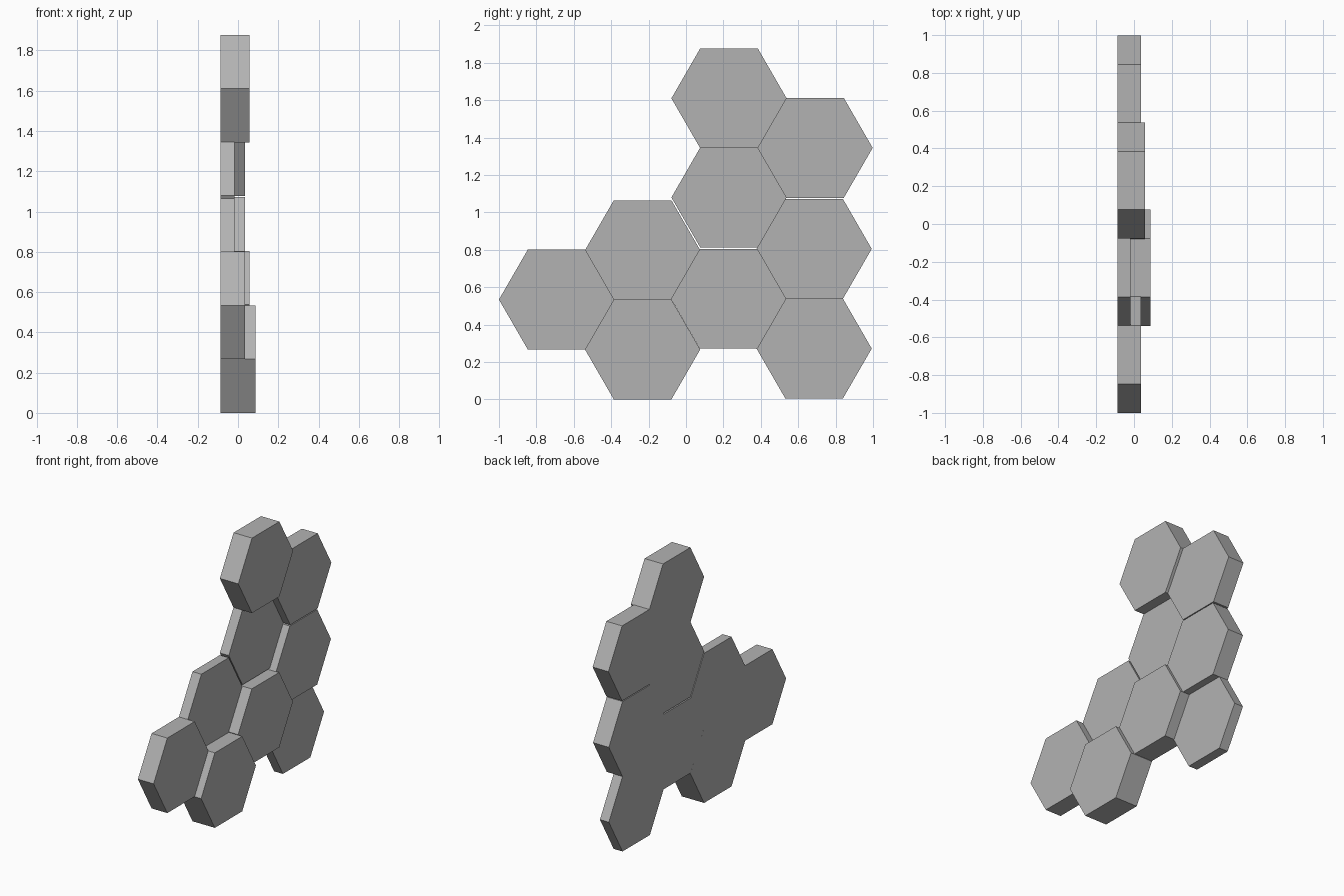
import bpy
import bmesh
from math import cos, sin, pi

if "Cube" in bpy.data.objects:
    bpy.data.objects.remove(bpy.data.objects["Cube"], do_unlink=True)

# One grey for the whole cluster
grey = bpy.data.materials.new("mid_grey")
grey.use_nodes = True
colour = (0.45, 0.45, 0.45, 1)
grey.diffuse_color = colour
grey.node_tree.nodes["Principled BSDF"].inputs["Base Color"].default_value = colour

RADIUS = 0.308
BACK = -0.088
THIN, MEDIUM, THICK, DEEP = -0.018, 0.036, 0.057, 0.088  # face positions in x


def hex_tile(name, y, z, face):
    """Six-sided tile extruded along x from the shared flat back."""
    bm = bmesh.new()
    ring = [bm.verts.new((BACK, y + RADIUS * cos(i * pi / 3),
                          z + RADIUS * sin(i * pi / 3))) for i in range(6)]
    base = bm.faces.new(ring)
    grown = bmesh.ops.extrude_face_region(bm, geom=[base], use_keep_orig=True)
    verts = [v for v in grown["geom"] if isinstance(v, bmesh.types.BMVert)]
    bmesh.ops.translate(bm, verts=verts, vec=(face - BACK, 0, 0))
    bmesh.ops.recalc_face_normals(bm, faces=bm.faces)
    mesh = bpy.data.meshes.new(name)
    bm.to_mesh(mesh)
    bm.free()
    mesh.materials.append(grey)
    bpy.context.collection.objects.link(bpy.data.objects.new(name, mesh))


# Honeycomb arrangement: name, centre y, centre z, face depth
tiles = [
    ("top_tile", 0.23, 1.61, THICK),
    ("upper_back_tile", 0.69, 1.345, MEDIUM),
    ("upper_middle_tile", 0.23, 1.08, THIN),
    ("middle_back_tile", 0.685, 0.805, MEDIUM),
    ("lower_back_tile", 0.685, 0.272, THIN),
    ("centre_tile", 0.228, 0.538, THICK),
    ("middle_front_tile", -0.232, 0.798, THIN),
    ("bottom_front_tile", -0.232, 0.267, DEEP),
    ("front_tile", -0.692, 0.534, MEDIUM),
]
for tile in tiles:
    hex_tile(*tile)
